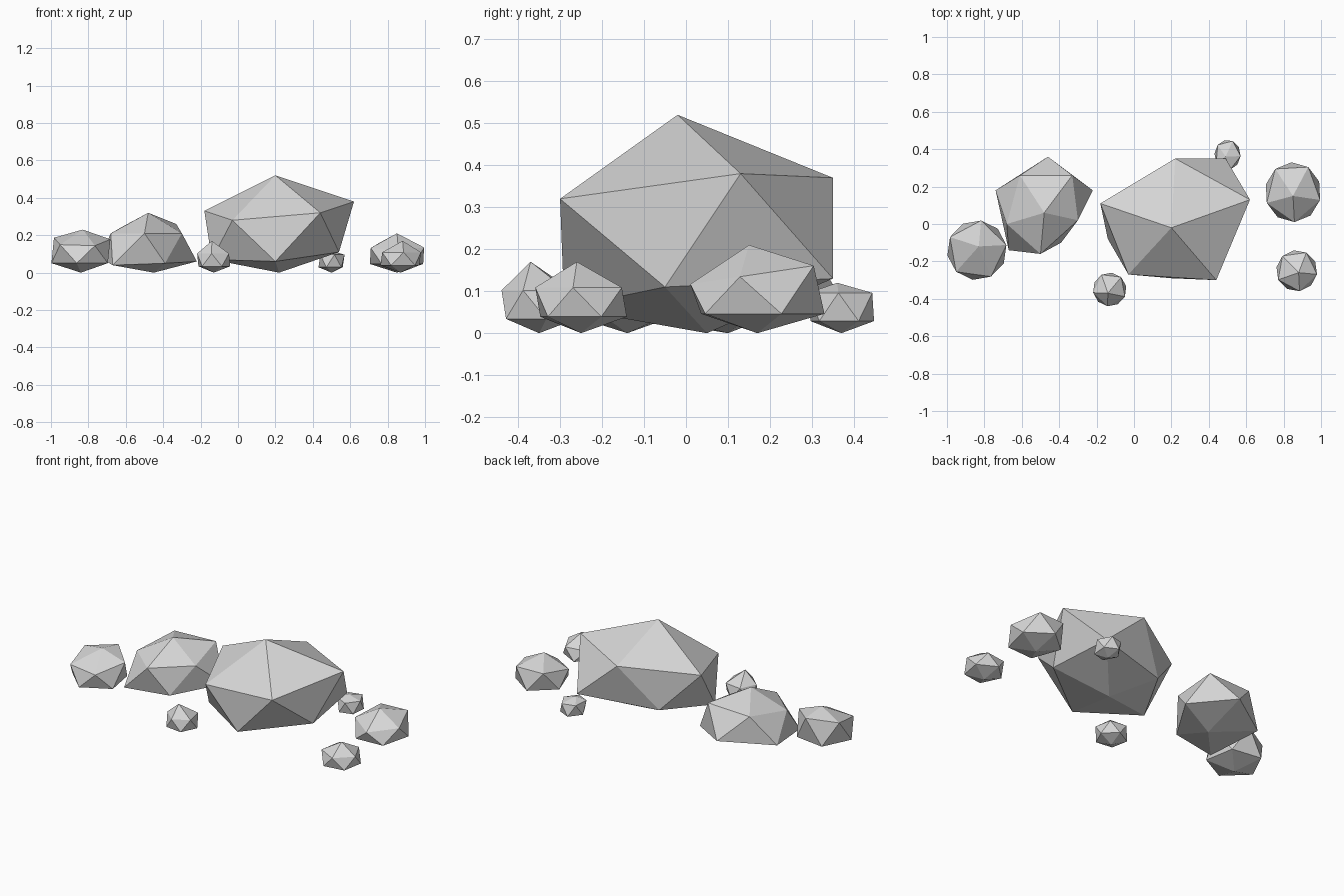
import bpy, bmesh
from math import sin, cos, radians

cube = bpy.data.objects.get("Cube")
if cube:
    bpy.data.objects.remove(cube, do_unlink=True)

stone = bpy.data.materials.new("light_grey_stone")
stone.use_nodes = True
grey = (0.68, 0.68, 0.68, 1)
stone.diffuse_color = grey
shader = stone.node_tree.nodes["Principled BSDF"]
shader.inputs["Base Color"].default_value = grey


def faceted_rock(name, points):
    """Flat-shaded stone wrapped around its corner points."""
    bm = bmesh.new()
    for point in points:
        bm.verts.new(point)
    bmesh.ops.convex_hull(bm, input=bm.verts[:])
    bmesh.ops.recalc_face_normals(bm, faces=bm.faces[:])
    mesh = bpy.data.meshes.new(name)
    bm.to_mesh(mesh)
    bm.free()
    mesh.materials.append(stone)
    rock = bpy.data.objects.new(name, mesh)
    bpy.context.collection.objects.link(rock)


def ring(center, radius, height, start, slope):
    """Five corners around a centre, rising towards the back by the slope."""
    corners = []
    for i in range(5):
        angle = radians(start + 72 * i)
        dx = radius[0] * cos(angle)
        dy = radius[1] * sin(angle)
        corners.append((center[0] + dx, center[1] + dy, height + slope * dy))
    return corners


def round_stone(name, center, tip, radius, height, start, upper, lower, slope=0):
    """Small stone: tip, upper ring, staggered lower ring and base."""
    ends = [(*tip, height), (*center, 0)]
    upper_ring = ring(center, radius, height * upper, start, slope)
    lower_ring = ring(center, radius, height * lower, start + 36, 0)
    faceted_rock(name, ends + upper_ring + lower_ring)


# Large boulder: tip and base, upper corners, lower corners
faceted_rock("large_boulder", [
    (0.2, -0.02, 0.52), (0.22, 0.05, 0),
    (-0.18, 0.11, 0.33), (-0.03, -0.27, 0.28), (0.44, -0.3, 0.32),
    (0.62, 0.13, 0.38), (0.22, 0.35, 0.37),
    (0.54, -0.05, 0.11), (0.49, 0.35, 0.13), (0.2, -0.29, 0.06),
    (-0.14, -0.08, 0.07), (0.02, 0.23, 0.11)])

# Medium boulder
faceted_rock("medium_boulder", [
    (-0.48, 0.06, 0.32), (-0.45, 0.1, 0),
    (-0.61, 0.26, 0.25), (-0.33, 0.26, 0.26), (-0.3, 0.02, 0.21),
    (-0.5, -0.16, 0.21), (-0.68, 0, 0.21),
    (-0.67, -0.14, 0.04), (-0.39, -0.1, 0.05), (-0.22, 0.18, 0.06),
    (-0.46, 0.36, 0.1), (-0.74, 0.18, 0.08)])

# Smaller stones scattered around
round_stone("outer_boulder", center=(-0.84, -0.14), tip=(-0.83, -0.12),
            radius=(0.16, 0.16), height=0.23, start=10,
            upper=0.75, lower=0.22, slope=0.2)
round_stone("side_stone", center=(0.85, 0.17), tip=(0.85, 0.15),
            radius=(0.15, 0.16), height=0.21, start=-15,
            upper=0.67, lower=0.22, slope=0.15)
round_stone("side_front_stone", center=(0.87, -0.25), tip=(0.88, -0.26),
            radius=(0.11, 0.11), height=0.17, start=-10,
            upper=0.64, lower=0.23)
round_stone("front_pebble", center=(-0.13, -0.35), tip=(-0.14, -0.37),
            radius=(0.09, 0.09), height=0.17, start=-25,
            upper=0.6, lower=0.2)
round_stone("back_pebble", center=(0.5, 0.37), tip=(0.49, 0.36),
            radius=(0.07, 0.08), height=0.12, start=-5,
            upper=0.8, lower=0.24)
